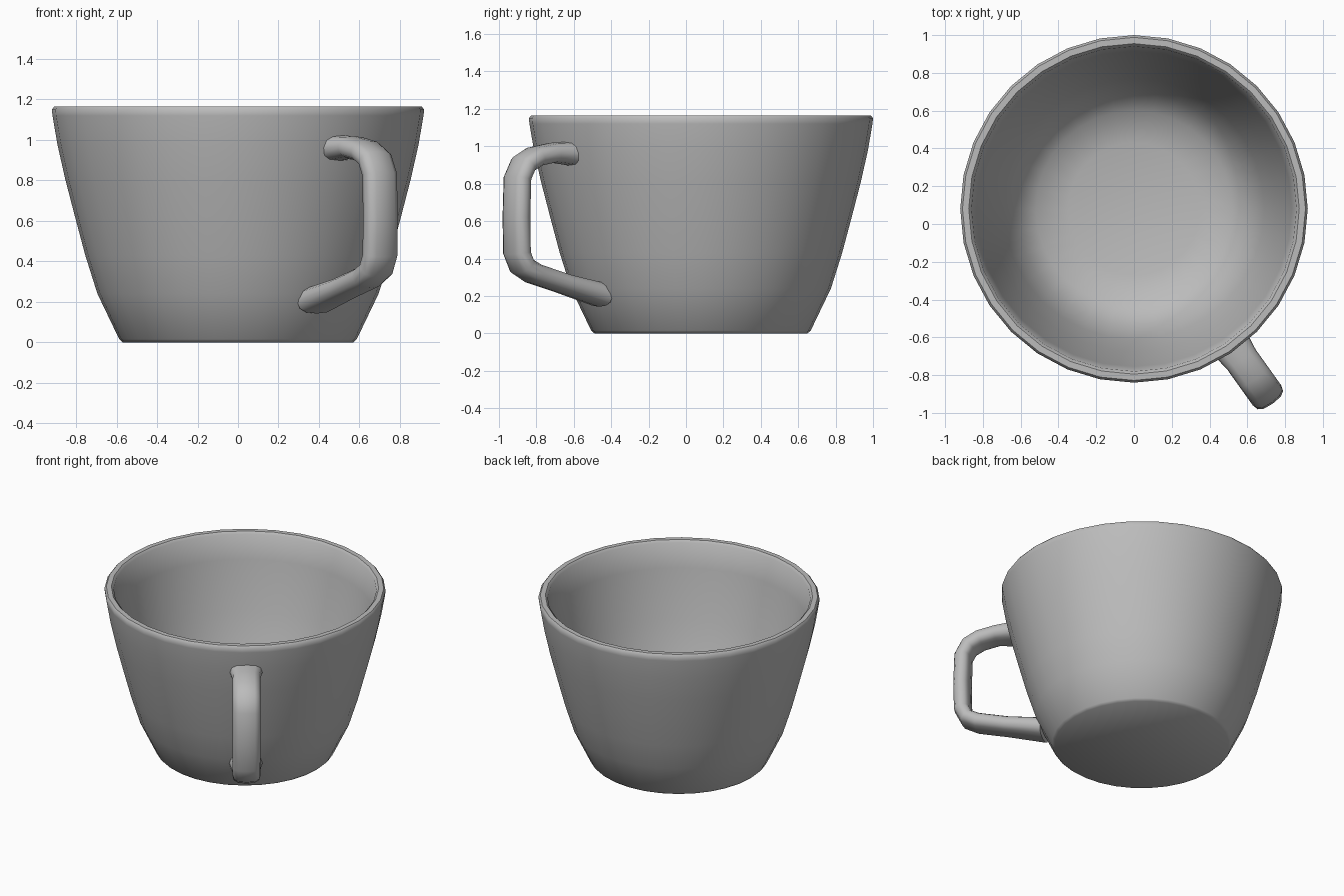
import bpy, bmesh, math
from mathutils import Vector

cube = bpy.data.objects.get("Cube")
if cube:
    bpy.data.objects.remove(cube, do_unlink=True)

CENTRE = Vector((0, 0.08, 0))
HANDLE_ANGLE = math.radians(-54.5)

# Single clay colour
clay = bpy.data.materials.new("grey clay")
clay.use_nodes = True
GREY = (0.5, 0.5, 0.5, 1)
clay.diffuse_color = GREY
clay.node_tree.nodes["Principled BSDF"].inputs["Base Color"].default_value = GREY


def finish(name, bm, angle):
    """Turn a bmesh into a smooth shaded object."""
    bmesh.ops.recalc_face_normals(bm, faces=bm.faces)
    mesh = bpy.data.meshes.new(name)
    bm.to_mesh(mesh)
    bm.free()
    mesh.materials.append(clay)
    obj = bpy.data.objects.new(name, mesh)
    bpy.context.collection.objects.link(obj)
    obj.location = CENTRE
    bpy.ops.object.select_all(action='DESELECT')
    obj.select_set(True)
    bpy.context.view_layer.objects.active = obj
    bpy.ops.object.shade_smooth_by_angle(angle=math.radians(angle))
    return obj


# Cup body: lathe of outer wall, rolled rim, inner wall and floor
profile = [
    (0, 0), (0.57, 0), (0.587, 0.015), (0.695, 0.24), (0.755, 0.43),
    (0.807, 0.625), (0.855, 0.81), (0.893, 0.98), (0.917, 1.12),
    (0.92, 1.15), (0.908, 1.165), (0.875, 1.165), (0.86, 1.15),
    (0.835, 0.98), (0.755, 0.64), (0.69, 0.4), (0.62, 0.23),
    (0.52, 0.13), (0.35, 0.09), (0, 0.08),
]
bm = bmesh.new()
verts = [bm.verts.new((r, 0, z)) for r, z in profile]
edges = [bm.edges.new(pair) for pair in zip(verts, verts[1:])]
bmesh.ops.spin(bm, geom=verts + edges, cent=(0, 0, 0), axis=(0, 0, 1),
               angle=math.tau, steps=32)
bmesh.ops.remove_doubles(bm, verts=bm.verts, dist=0.0005)
finish("cup_body", bm, 45)

# Handle: flattened rounded section swept along a path of radius and height
path = [
    (0.85, 0.96), (0.98, 0.965), (1.09, 0.945), (1.165, 0.905),
    (1.205, 0.83), (1.212, 0.62), (1.208, 0.43), (1.175, 0.36),
    (1.1, 0.32), (0.9, 0.265), (0.655, 0.205),
]
points = [Vector((r, 0, z)) for r, z in path]
SIDES = 12
HALF_THICK, HALF_WIDTH = 0.054, 0.092


def rounded(value):
    """Push a sine or cosine outwards for a squarer oval."""
    return math.copysign(abs(value) ** 0.75, value)


bm = bmesh.new()
rings = []
for i, point in enumerate(points):
    before, after = points[max(i - 1, 0)], points[min(i + 1, len(points) - 1)]
    tangent = (after - before).normalized()
    side = Vector((0, 1, 0))
    normal = tangent.cross(side)
    flare = 1.2 if i in (0, len(points) - 1) else 1
    ring = []
    for k in range(SIDES):
        a = math.tau * k / SIDES
        offset = (normal * rounded(math.cos(a)) * HALF_THICK
                  + side * rounded(math.sin(a)) * HALF_WIDTH) * flare
        ring.append(bm.verts.new(point + offset))
    rings.append(ring)
for lower, upper in zip(rings, rings[1:]):
    for k in range(SIDES):
        n = (k + 1) % SIDES
        bm.faces.new((lower[k], lower[n], upper[n], upper[k]))
for ring in (rings[0], rings[-1]):
    bm.faces.new(ring)
handle = finish("handle", bm, 60)
handle.rotation_euler.z = HANDLE_ANGLE
